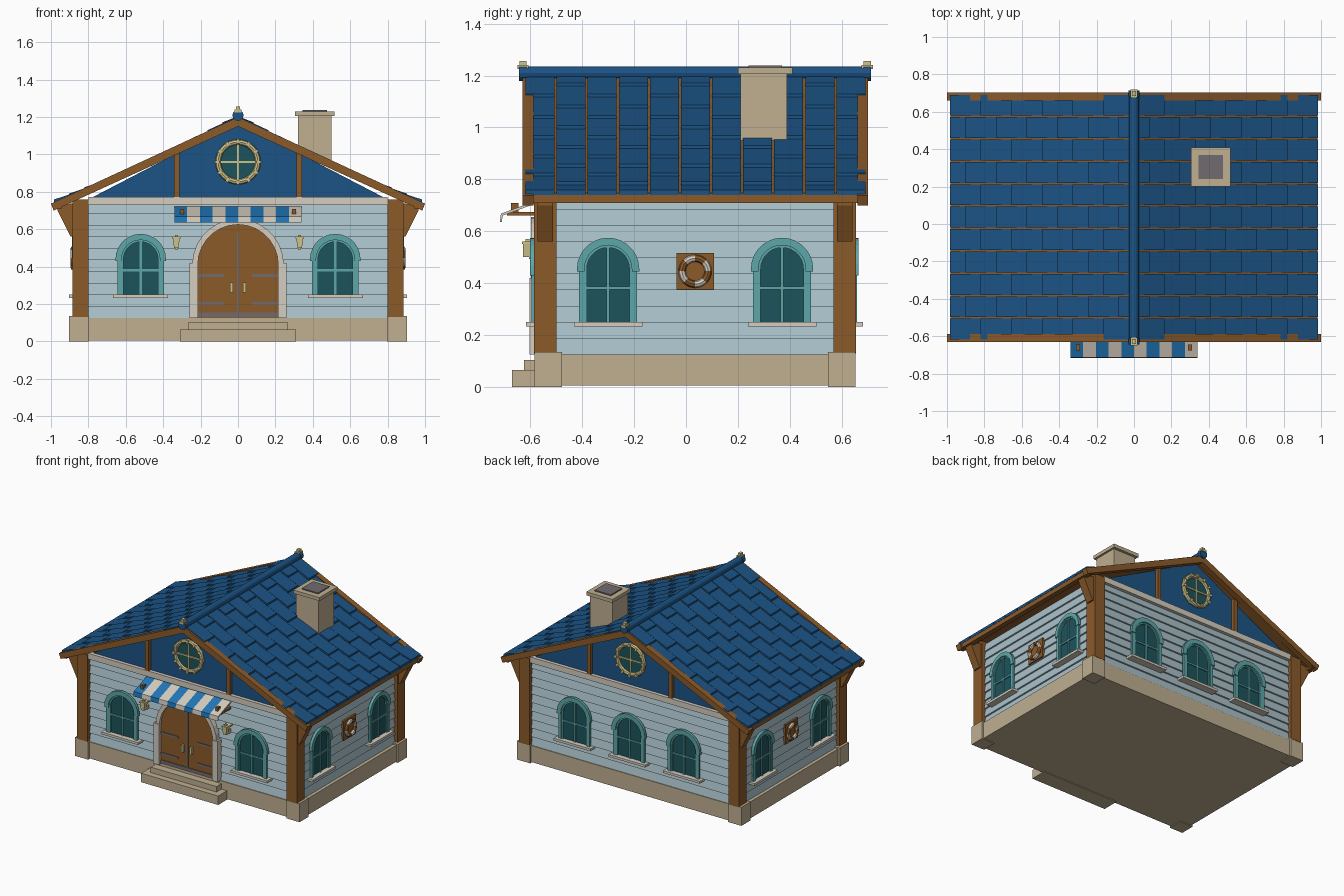
import bpy, bmesh, math
from mathutils import Matrix

old = bpy.data.objects.get("Cube")
if old:
    bpy.data.objects.remove(old, do_unlink=True)


def material(name, r, g, b):
    lin = [(c / 255) ** 2.2 for c in (r, g, b)] + [1]
    m = bpy.data.materials.new(name)
    m.use_nodes = True
    m.diffuse_color = lin
    m.node_tree.nodes["Principled BSDF"].inputs["Base Color"].default_value = lin
    return m


BLUE = material("roof blue", 33, 84, 132)
WALL = material("pale siding", 168, 192, 200)
STONE = material("tan stone", 190, 174, 144)
CREAM = material("cream trim", 212, 204, 190)
WOOD = material("brown wood", 138, 91, 46)
TEAL = material("teal frame", 94, 166, 168)
GLASS = material("dark glass", 34, 84, 92)
BRASS = material("pale brass", 206, 194, 138)
AWNING = material("awning blue", 38, 118, 182)
GREY = material("iron grey", 112, 106, 110)

CY = 0.035                       # house centre in y
ID = Matrix.Identity(4)


def facade(turn, u=0):
    """Frame of a wall: u along it, v up, d outward from the house centre."""
    return (Matrix.Translation((0, CY, 0)) @ Matrix.Rotation(turn * math.pi / 2, 4, 'Z')
            @ Matrix.Translation((u, 0, 0)))


def prism(bm, pts, d0, d1, M=ID):
    rings = [[bm.verts.new(M @ Matrix.Translation((u, -d, v)).to_translation()) for u, v in pts]
             for d in (d0, d1)]
    bm.faces.new(rings[0])
    bm.faces.new(rings[1][::-1])
    n = len(pts)
    for i in range(n):
        j = (i + 1) % n
        bm.faces.new((rings[0][i], rings[1][i], rings[1][j], rings[0][j]))


def rect(u0, u1, v0, v1):
    return [(u0, v0), (u1, v0), (u1, v1), (u0, v1)]


def finish(name, bm, mat):
    bmesh.ops.recalc_face_normals(bm, faces=bm.faces)
    me = bpy.data.meshes.new(name)
    bm.to_mesh(me)
    bm.free()
    me.materials.append(mat)
    ob = bpy.data.objects.new(name, me)
    bpy.context.collection.objects.link(ob)
    return ob


def solid(name, mat, *parts):
    """One object from (outline, d0, d1, frame) prisms."""
    bm = bmesh.new()
    for p in parts:
        prism(bm, *p)
    return finish(name, bm, mat)


def box(name, mat, x0, x1, y0, y1, z0, z1):
    return solid(name, mat, (rect(x0, x1, z0, z1), -y1, -y0))


def arc(r, v, n=14):
    return [(r * math.cos(math.pi * i / n), v + r * math.sin(math.pi * i / n)) for i in range(n + 1)]


def arch(hw, v0, spring):
    return [(hw, v0)] + arc(hw, spring) + [(-hw, v0)]


def arch_frame(outer, inner, v0, spring):
    return arch(outer, v0, spring) + arch(inner, v0, spring)[::-1]


def circle(r, v, n=24):
    return [(r * math.cos(math.tau * i / n), v + r * math.sin(math.tau * i / n)) for i in range(n)]


def ring(name, M, v, d, R, r, mats, sections):
    bpy.ops.mesh.primitive_torus_add(major_radius=R, minor_radius=r, major_segments=32, minor_segments=8)
    ob = bpy.context.object
    ob.name = name
    for m in mats:
        ob.data.materials.append(m)
    for p in ob.data.polygons:
        a = math.atan2(p.center.y, p.center.x) % math.tau
        p.material_index = int(a / math.tau * sections) % len(mats)
    ob.data.transform(M @ Matrix.Translation((0, -d, v)) @ Matrix.Rotation(math.pi / 2, 4, 'X'))
    bpy.ops.object.shade_smooth_by_angle()


def window(label, turn, u, d, hw):
    M = facade(turn, u)
    sp, z0, inner = 0.575 - hw, 0.25, hw * 0.76
    solid(label + "_frame", TEAL, (arch_frame(hw, inner, sp - 0.01, sp), d - 0.02, d, M),
          *[(rect(s * inner, s * hw * 0.93, z0, sp - 0.01), d - 0.02, d - 0.006, M) for s in (1, -1)],
          (arch_frame(inner + 0.005, inner * 0.9, z0, sp), d - 0.022, d - 0.01, M))
    solid(label + "_glass", GLASS, (arch(inner, z0, sp), d - 0.06, d - 0.02, M))
    solid(label + "_bars", TEAL, (rect(-0.006, 0.006, z0, sp + inner), d - 0.022, d - 0.012, M),
          (rect(-inner, inner, 0.375, 0.387), d - 0.022, d - 0.012, M))
    solid(label + "_sill", CREAM, (rect(-hw - 0.012, hw + 0.012, 0.233, 0.25), d - 0.05, d + 0.016, M))


# Stone base, corner blocks and steps
box("foundation", STONE, -0.89, 0.89, CY - 0.605, CY + 0.605, 0.005, 0.125)
for sx in (1, -1):
    for sy in (1, -1):
        c = (sx * 0.85, CY + sy * 0.565)
        box("corner_block", STONE, c[0] - 0.053, c[0] + 0.053, c[1] - 0.053, c[1] + 0.053, 0, 0.135)
        px, py = sx * 0.842, CY + sy * 0.577
        box("corner_post", WOOD, px - 0.043, px + 0.043, py - 0.043, py + 0.043, 0.13, 0.76)
        brace = [(sx * 0.88, 0.56), (sx * 0.895, 0.56), (sx * 0.925, 0.62), (sx * 0.965, 0.7),
                 (sx * 0.965, 0.725), (sx * 0.88, 0.74)]
        solid("eave_brace", WOOD, (brace, -py - 0.03, -py + 0.03))
box("lower_step", STONE, -0.31, 0.31, -0.67, -0.55, 0, 0.065)
box("upper_step", STONE, -0.265, 0.265, -0.625, -0.55, 0.065, 0.105)

# Clapboard walls: each board leans outward at its foot
bm = bmesh.new()
boards, low, high = 10, 0.125, 0.745
step = (high - low) / boards
for turn, half, d in ((0, 0.85, 0.6), (2, 0.85, 0.6), (1, 0.58, 0.866), (3, 0.58, 0.866)):
    M = facade(turn) @ Matrix.Rotation(math.pi / 2, 4, 'Z')
    for i in range(boards):
        z = low + i * step
        prism(bm, [(-d + 0.05, z), (-d, z), (-d + 0.012, z + step), (-d + 0.05, z + step)], -half, half, M)
finish("siding", bm, WALL)

# Gables with trim, struts and round windows
for turn in (0, 2):
    M = facade(turn)
    solid("gable_panel", BLUE, ([(-0.78, 0.77), (0.78, 0.77), (0, 1.175)], 0.56, 0.59, M))
    solid("gable_trim", CREAM, (rect(-0.8, 0.8, 0.73, 0.772), 0.55, 0.615, M))
    solid("gable_struts", WOOD, *[(rect(u - 0.014, u + 0.014, 0.77, 1.02), 0.58, 0.615, M)
                                  for u in (-0.327, 0.327)])
    solid("round_glass", GLASS, (circle(0.1, 0.96), 0.58, 0.6, M))
    solid("round_bars", BRASS, (rect(-0.006, 0.006, 0.86, 1.06), 0.59, 0.608, M),
          (rect(-0.1, 0.1, 0.954, 0.966), 0.59, 0.608, M))
    ring("round_frame", M, 0.96, 0.602, 0.106, 0.015, [BRASS], 1)
    solid("round_frame_studs", BRASS, *[
        (rect(0.098, 0.122, -0.008, 0.008), 0.595, 0.622,
         M @ Matrix.Translation((0, 0, 0.96)) @ Matrix.Rotation(math.tau * k / 12, 4, 'Y'))
        for k in range(12)])

# Windows
for u in (-0.52, 0.52):
    window("front_window", 0, u, 0.636, 0.135)
for u in (-0.44, 0, 0.44):
    window("back_window", 2, u, 0.63, 0.135)
for turn, s in ((1, 1), (3, -1)):
    for u in (-0.335, 0.335):
        window("side_window", turn, u, 0.888, 0.12)
    # Lifebuoy on a board
    M = facade(turn)
    solid("buoy_board", WOOD, (rect(-0.072, 0.072, 0.375, 0.517), 0.85, 0.876, M))
    ring("lifebuoy", M, 0.446, 0.882, 0.05, 0.014, [CREAM, WOOD], 8)

# Front door
F = facade(0)
solid("door_arch", CREAM, (arch_frame(0.245, 0.215, 0.125, 0.41), 0.58, 0.632, F),
      *[(rect(s * 0.215, s * 0.258, 0.125, 0.42), 0.58, 0.638, F) for s in (1, -1)])
solid("door_leaves", WOOD, (arch(0.218, 0.125, 0.41), 0.58, 0.612, F))
solid("door_iron", GREY, (rect(-0.005, 0.005, 0.13, 0.58), 0.6, 0.617, F),
      (rect(-0.215, 0.215, 0.13, 0.155), 0.6, 0.617, F),
      *[(rect(s * 0.075, s * 0.215, v, v + 0.015), 0.6, 0.617, F) for s in (1, -1) for v in (0.195, 0.345)])
solid("door_handles", BRASS, *[(rect(s * 0.026, s * 0.042, 0.262, 0.315), 0.61, 0.63, F) for s in (1, -1)])

# Striped awning
bm_a, bm_b = bmesh.new(), bmesh.new()
side = facade(0) @ Matrix.Rotation(math.pi / 2, 4, 'Z')
for k in range(10):
    u = -0.34 + 0.068 * k
    prism(bm_b if k % 2 else bm_a, [(-0.6, 0.722), (-0.748, 0.668), (-0.752, 0.635), (-0.744, 0.635),
                                    (-0.742, 0.66), (-0.6, 0.712)], u, u + 0.068, side)
finish("awning_blue_stripes", bm_a, AWNING)
finish("awning_pale_stripes", bm_b, CREAM)
for s in (1, -1):
    box("awning_knob", WOOD, s * 0.3 - 0.01, s * 0.3 + 0.01, -0.675, -0.645, 0.675, 0.708)
    box("awning_arm", WOOD, s * 0.325 - 0.008, s * 0.325 + 0.008, -0.69, -0.55, 0.66, 0.674)
    # Wall lantern
    M = facade(0, s * 0.33)
    solid("lantern", BRASS, ([(-0.012, 0.5), (0.012, 0.5), (0.018, 0.55), (-0.018, 0.55)], 0.63, 0.662, M),
          (rect(-0.022, 0.022, 0.55, 0.56), 0.6, 0.667, M), (rect(-0.008, 0.008, 0.56, 0.57), 0.638, 0.654, M),
          (rect(-0.008, 0.008, 0.493, 0.52), 0.59, 0.64, M))


# Roof: straight rafters over a slightly sagging tiled deck
def rafter_z(x):
    return 1.2 - 0.463 * x


def deck_z(x):
    return rafter_z(x) - 0.08 * x * (1 - x)


Y0, Y1, COLS, ROWS = -0.622, 0.695, 11, 6
tiles, deck, rafters, eaves = [bmesh.new() for _ in range(4)]
for s in (1, -1):
    xs = [0.98 * i / 8 for i in range(9)]
    prism(deck, [(s * x, deck_z(x)) for x in xs] + [(s * x, deck_z(x) - 0.022) for x in xs[::-1]], -Y1, -Y0)
    for y in (-0.63, 0.66):
        prism(rafters, [(0, 1.2), (s, rafter_z(1)), (s * 0.985, 0.7), (0, 1.15)], -y - 0.042, -y)
    prism(eaves, rect(s * 0.945, s * 0.982, 0.708, 0.742), -Y1, -Y0)
    pitch, width = 0.985 / ROWS, (Y1 - Y0) / COLS
    for j in range(COLS):
        y = Y0 + j * width
        shift = pitch / 2 if j % 2 else 0
        for i in range(ROWS + 1):
            a = max(0, i * pitch - shift)
            b = min(0.985, (i + 1) * pitch - shift)
            if b - a < 0.01:
                continue
            prism(tiles, [(s * a, deck_z(a) + 0.004), (s * b, deck_z(b) + 0.016),
                          (s * b, deck_z(b) - 0.004), (s * a, deck_z(a) - 0.008)],
                  -(y + width - 0.004), -(y + 0.004))
finish("roof_deck", deck, WOOD)
finish("roof_tiles", tiles, BLUE)
finish("rafters", rafters, WOOD)
finish("eave_beams", eaves, WOOD)

# Ridge pole with end finials
solid("ridge_pole", BLUE, (circle(0.026, 1.209, 12), -0.705, 0.635))
for y in (-0.628, 0.698):
    solid("ridge_collar", BLUE, (circle(0.03, 1.209, 12), -y - 0.015, -y + 0.015))
    box("finial_base", BRASS, -0.018, 0.018, y - 0.022, y + 0.022, 1.225, 1.24)
    box("finial_top", BRASS, -0.01, 0.012, y - 0.014, y + 0.014, 1.24, 1.256)

# Chimney
box("chimney", STONE, 0.32, 0.5, 0.21, 0.39, 0.95, 1.21)
box("chimney_cap", STONE, 0.305, 0.515, 0.2, 0.41, 1.205, 1.23)
box("chimney_flue", GREY, 0.345, 0.475, 0.24, 0.37, 1.2, 1.238)
